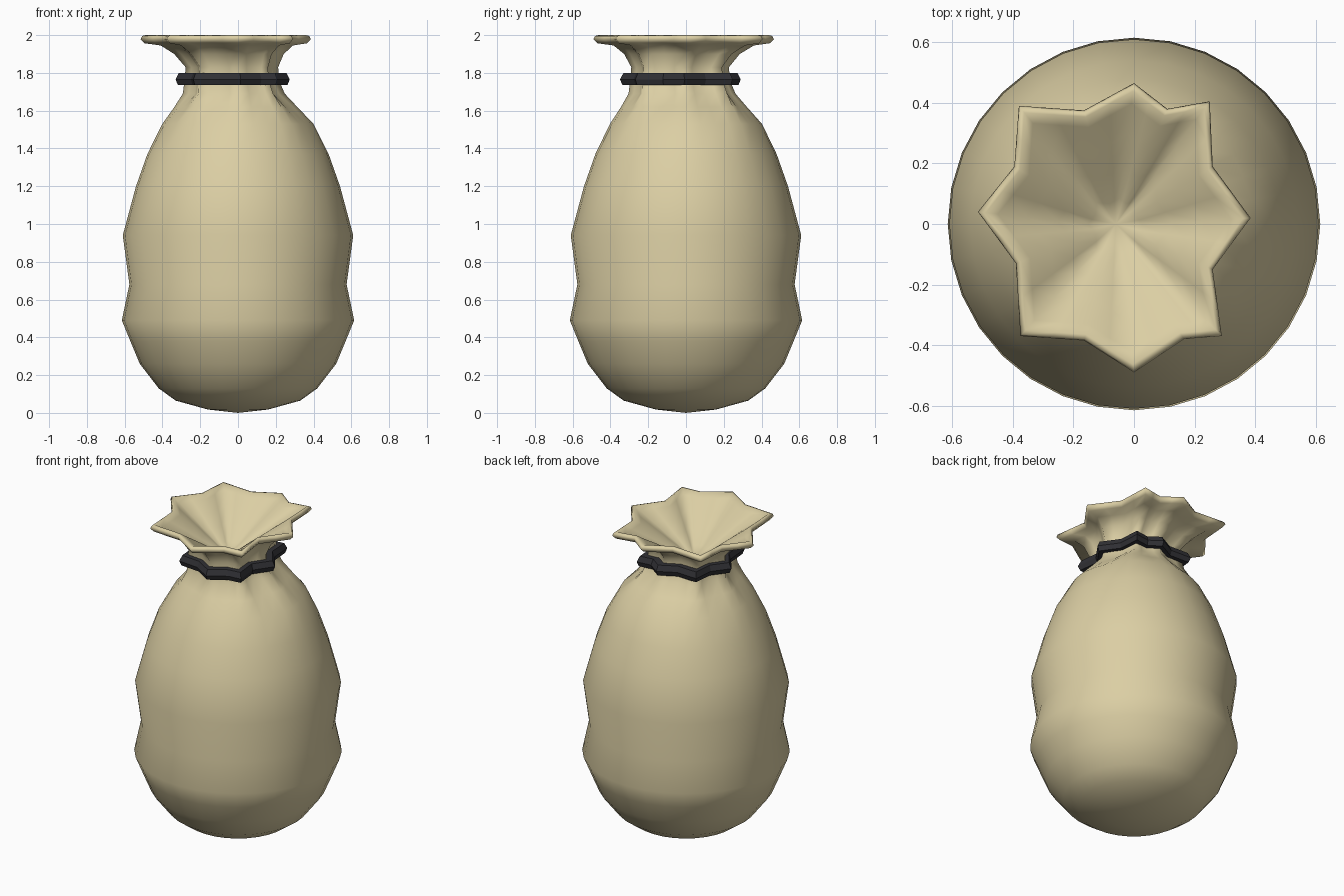
import bpy, bmesh, math
from mathutils import Vector

if "Cube" in bpy.data.objects:
    bpy.data.objects.remove(bpy.data.objects["Cube"])

SEG = 32
RIM_C = Vector((-0.06, -0.01))
# Pleated rim outline: alternating tips and valleys, counter-clockwise from +x
RIM = [(0.385, 0.02), (0.26, 0.19), (0.25, 0.405), (0.11, 0.38), (0, 0.465), (-0.165, 0.375),
       (-0.38, 0.39), (-0.395, 0.19), (-0.515, 0.04), (-0.39, -0.13), (-0.375, -0.37), (-0.165, -0.385),
       (0, -0.49), (0.165, -0.38), (0.29, -0.37), (0.26, -0.15)]
star = []
for i in range(16):
    a, b = Vector(RIM[i]), Vector(RIM[(i + 1) % 16])
    star += [(a - RIM_C) / 0.45, ((a + b) / 2 - RIM_C) / 0.45]


def ring(z, r, w=0.0, cx=0.0, cy=0.0):
    """Ring of radius r, blended from circle (w=0) to pleated star (w=1)."""
    pts = []
    for i in range(SEG):
        t = 2 * math.pi * i / SEG
        p = Vector((math.cos(t), math.sin(t))).lerp(star[i], w) * r
        pts.append((cx + p.x, cy + p.y, z))
    return pts


def material(name, col):
    m = bpy.data.materials.new(name)
    m.diffuse_color = (*col, 1)
    m.use_nodes = True
    m.node_tree.nodes["Principled BSDF"].inputs["Base Color"].default_value = m.diffuse_color
    return m


def loft(name, rings, mat, poles=None, closed=False):
    bm = bmesh.new()
    rows = [[bm.verts.new(p) for p in r] for r in rings]
    pairs = list(zip(rows, rows[1:]))
    if closed:
        pairs.append((rows[-1], rows[0]))
    for a, b in pairs:
        for i in range(SEG):
            j = (i + 1) % SEG
            bm.faces.new((a[i], a[j], b[j], b[i]))
    if poles:
        for p, row in zip(poles, (rows[0], rows[-1])):
            v = bm.verts.new(p)
            for i in range(SEG):
                bm.faces.new((v, row[i], row[(i + 1) % SEG]))
    bmesh.ops.recalc_face_normals(bm, faces=bm.faces)
    me = bpy.data.meshes.new(name)
    bm.to_mesh(me)
    bm.free()
    me.materials.append(mat)
    ob = bpy.data.objects.new(name, me)
    bpy.context.collection.objects.link(ob)
    return ob


cloth = material("cloth", (0.71, 0.62, 0.37))
dark = material("dark_cord", (0.03, 0.03, 0.035))

# Sack: round belly, gathered neck, flared rim and closed funnel mouth
body = [(0.018, 0.16), (0.065, 0.33), (0.13, 0.42), (0.26, 0.52), (0.38, 0.57), (0.49, 0.615),
        (0.68, 0.575), (0.94, 0.61), (1.2, 0.54), (1.37, 0.48)]
rings = [ring(z, r) for z, r in body]
rings += [ring(1.53, 0.40, 0.1, 0, 0),
          ring(1.62, 0.325, 0.4, -0.01, -0.01),
          ring(1.69, 0.27, 0.8, -0.02, -0.02),
          ring(1.76, 0.25, 0.9, -0.03, -0.03),
          ring(1.83, 0.245, 0.9, -0.03, -0.03),
          ring(1.90, 0.29, 0.9, -0.045, -0.02),
          ring(1.945, 0.35, 1, -0.055, -0.01)]
rings += [ring(z, r, 1, *RIM_C) for z, r in
          [(1.957, 0.43), (1.978, 0.45), (1.995, 0.443), (2.0, 0.425), (1.975, 0.385),
           (1.92, 0.29), (1.86, 0.19), (1.80, 0.09)]]
sack = loft("sack", rings, cloth, poles=[(0, 0, 0), (-0.06, 0, 1.76)])
for p in sack.data.polygons:
    p.use_smooth = True

# Tie band following the neck pleats
loft("tie_band", [ring(z, r, 0.95, -0.025, -0.028) for z, r in
                  [(1.735, 0.24), (1.735, 0.29), (1.765, 0.302), (1.80, 0.285), (1.80, 0.24)]],
     dark, closed=True)
